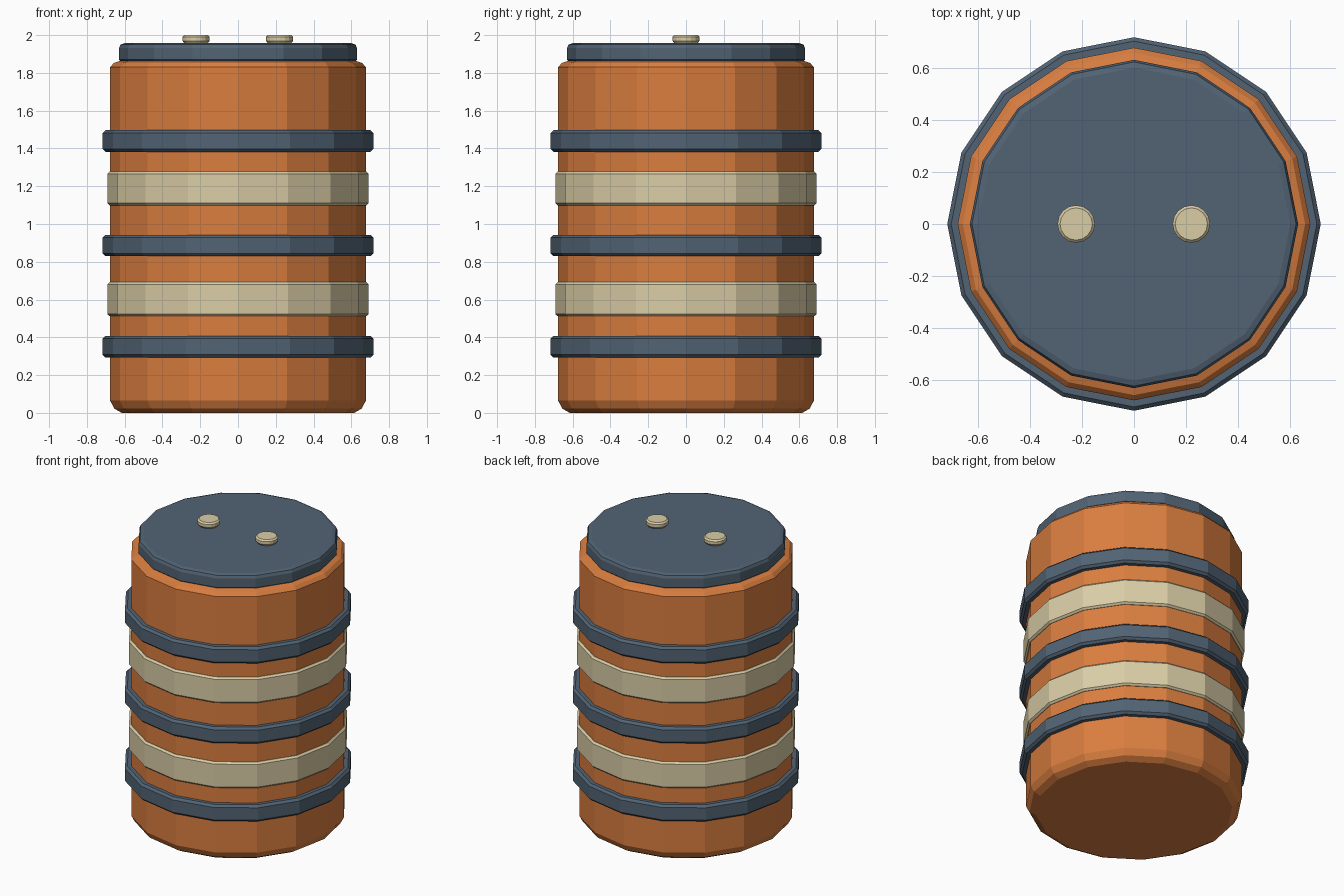
import bpy
import bmesh
import math

if "Cube" in bpy.data.objects:
    bpy.data.objects.remove(bpy.data.objects["Cube"])

SIDES = 16


def material(name, color):
    m = bpy.data.materials.new(name)
    m.diffuse_color = (*color, 1.0)
    m.use_nodes = True
    m.node_tree.nodes["Principled BSDF"].inputs["Base Color"].default_value = m.diffuse_color
    return m


orange = material("orange paint", (0.70, 0.208, 0.05))
slate = material("slate metal", (0.084, 0.126, 0.175))
cream = material("cream paint", (0.70, 0.61, 0.38))


def lathe(name, profile, mat, x=0.0, ring=False):
    """Spin an (r, z) outline around a vertical axis; a ring closes on itself, otherwise ends are capped."""
    bm = bmesh.new()
    loops = []
    for r, z in profile:
        angles = [2 * math.pi * i / SIDES for i in range(SIDES)]
        loops.append([bm.verts.new((r * math.cos(a), r * math.sin(a), z)) for a in angles])
    pairs = list(zip(loops, loops[1:]))
    if ring:
        pairs.append((loops[-1], loops[0]))
    else:
        bm.faces.new(loops[0])
        bm.faces.new(loops[-1])
    for low, high in pairs:
        for i in range(SIDES):
            j = (i + 1) % SIDES
            bm.faces.new((low[i], low[j], high[j], high[i]))
    bmesh.ops.recalc_face_normals(bm, faces=bm.faces)
    mesh = bpy.data.meshes.new(name)
    bm.to_mesh(mesh)
    bm.free()
    mesh.materials.append(mat)
    obj = bpy.data.objects.new(name, mesh)
    obj.location.x = x
    bpy.context.collection.objects.link(obj)
    return obj


def band(name, radius, z0, z1, bevel, mat):
    """Bevelled hoop wrapped around the barrel."""
    inner = 0.65
    lathe(name, [(inner, z0), (radius - bevel, z0), (radius, z0 + bevel),
                 (radius, z1 - bevel), (radius - bevel, z1), (inner, z1)], mat, ring=True)


# Barrel body with rounded rims
lathe("barrel_body", [(0.615, 0.0), (0.655, 0.023), (0.677, 0.065),
                      (0.677, 1.83), (0.657, 1.853), (0.61, 1.868)], orange)

# Metal hoops
for i, (z0, z1) in enumerate([(0.293, 0.408), (0.83, 0.943), (1.382, 1.497)]):
    band(f"hoop_{i + 1}", 0.717, z0, z1, 0.015, slate)

# Painted stripes
for i, (z0, z1) in enumerate([(0.512, 0.692), (1.098, 1.277)]):
    band(f"stripe_{i + 1}", 0.692, z0, z1, 0.012, cream)

# Lid
lathe("lid", [(0.615, 1.855), (0.63, 1.87), (0.63, 1.932),
              (0.622, 1.95), (0.60, 1.957)], slate)

# Bung caps
for side, x in (("left", -0.222), ("right", 0.22)):
    lathe(f"bung_cap_{side}", [(0.06, 1.955), (0.072, 1.97), (0.072, 1.99), (0.062, 2.0)], cream, x=x)
